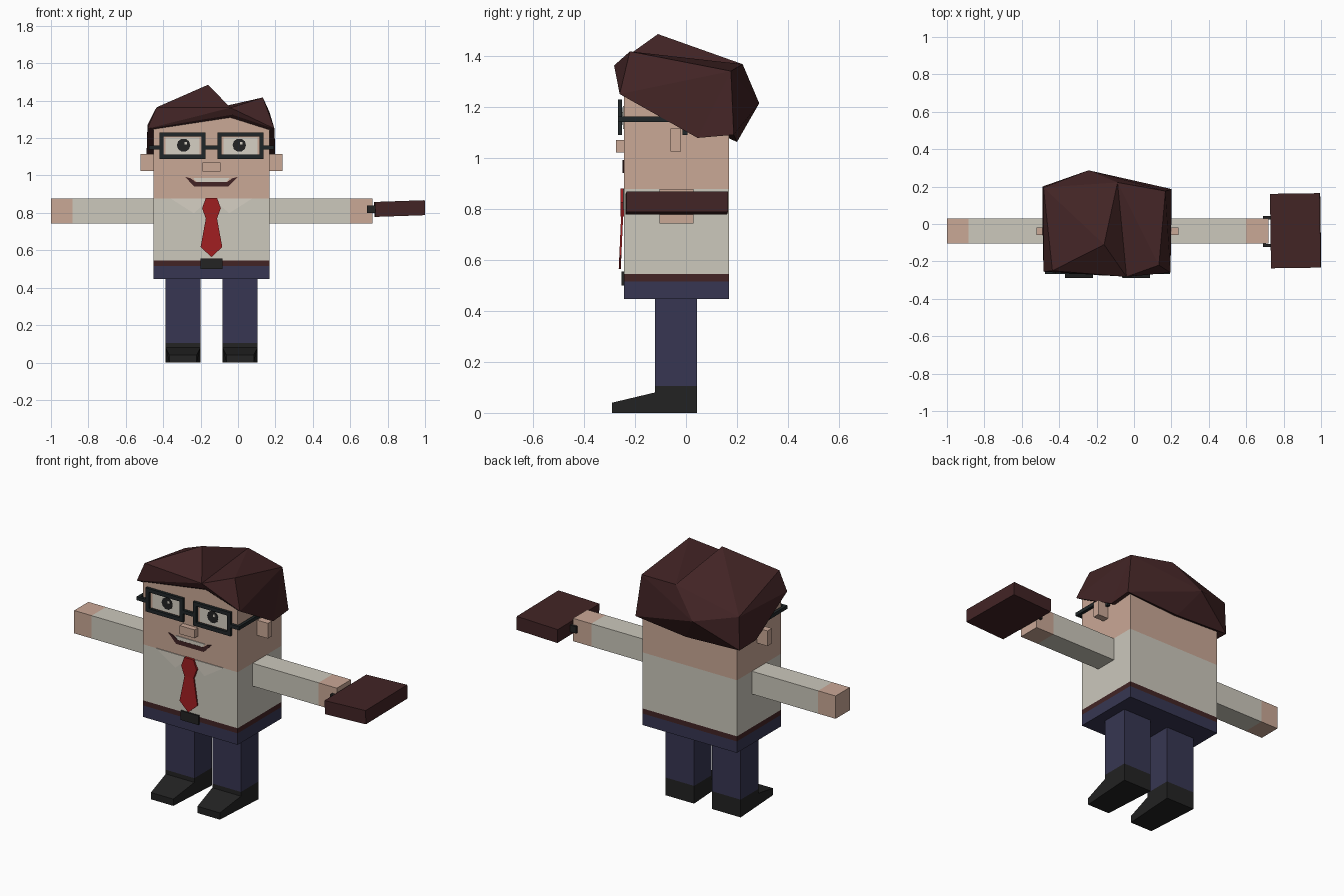
import bpy, bmesh, math
from mathutils import Matrix

if "Cube" in bpy.data.objects:
    bpy.data.objects.remove(bpy.data.objects["Cube"])


def mat(name, r, g, b):
    m = bpy.data.materials.new(name)
    lin = [((c / 255 + 0.055) / 1.055) ** 2.4 if c > 10 else c / 255 / 12.92 for c in (r, g, b)]
    m.diffuse_color = (*lin, 1)
    m.use_nodes = True
    m.node_tree.nodes["Principled BSDF"].inputs["Base Color"].default_value = m.diffuse_color
    return m


SKIN = mat("skin", 202, 168, 150)
SHIRT = mat("shirt", 204, 200, 188)
COLLAR = mat("collar_white", 214, 208, 196)
NAVY = mat("trouser_navy", 55, 54, 82)
BROWN = mat("dark_brown", 66, 36, 37)
RED = mat("tie_red", 158, 30, 32)
BLACK = mat("shoe_black", 35, 35, 35)
FRAME = mat("glasses_black", 32, 38, 40)

MID = -0.142  # centre line of the body


def mesh(name, verts, faces, material):
    bm = bmesh.new()
    vs = [bm.verts.new(v) for v in verts]
    for f in faces:
        bm.faces.new([vs[i] for i in f])
    bmesh.ops.recalc_face_normals(bm, faces=bm.faces)
    me = bpy.data.meshes.new(name)
    bm.to_mesh(me)
    bm.free()
    me.materials.append(material)
    ob = bpy.data.objects.new(name, me)
    bpy.context.collection.objects.link(ob)
    return ob


def box(name, x, y, z, material):
    verts = [(a, b, c) for c in z for a, b in ((x[0], y[0]), (x[1], y[0]), (x[1], y[1]), (x[0], y[1]))]
    faces = [(3, 2, 1, 0), (4, 5, 6, 7)] + [(i, (i + 1) % 4, (i + 1) % 4 + 4, i + 4) for i in range(4)]
    return mesh(name, verts, faces, material)


def prism(name, pts, y0, y1, material, axis="y"):
    """Extrude an outline: (x, z) along y, or (y, z) along x."""
    n = len(pts)
    verts = [(p[0], d, p[1]) if axis == "y" else (d, p[0], p[1]) for d in (y0, y1) for p in pts]
    faces = [tuple(range(n)), tuple(range(n, 2 * n))]
    faces += [(i, (i + 1) % n, (i + 1) % n + n, i + n) for i in range(n)]
    return mesh(name, verts, faces, material)


# Torso and head, stacked flush
BX, BY = (-0.452, 0.168), (-0.243, 0.169)
box("hips", BX, BY, (0.447, 0.515), NAVY)
box("belt", BX, BY, (0.515, 0.545), BROWN)
box("shirt_body", BX, BY, (0.545, 0.877), SHIRT)
head = box("head", BX, BY, (0.877, 1.31), SKIN)
for v in head.data.vertices:  # crown slopes down to the back, under the hair
    if v.co.z > 1 and v.co.y > 0:
        v.co.z = 1.22

# Legs and shoes
for side, cx in (("left", 0.011), ("right", -0.294)):
    x = (cx - 0.094, cx + 0.094)
    box(side + "_leg", x, (-0.122, 0.043), (0.105, 0.447), NAVY)
    shoe = prism(side + "_shoe", [(0.043, 0), (0.043, 0.105), (-0.122, 0.105), (-0.122, 0.08),
                                  (-0.29, 0.04), (-0.29, 0)], *x, BLACK, "x")
    for v in shoe.data.vertices:  # narrow the toe
        if v.co.y < -0.2:
            v.co.x = cx + (v.co.x - cx) * 0.78

# Arms and hands
AY, AZ = (-0.104, 0.029), (0.742, 0.877)
box("right_sleeve", (-0.885, -0.452), AY, AZ, SHIRT)
box("right_hand", (-1.0, -0.885), AY, AZ, SKIN)
box("left_sleeve", (0.168, 0.60), AY, AZ, SHIRT)
box("left_hand", (0.60, 0.72), AY, AZ, SKIN)

# Briefcase, slightly tilted, with its handle
case = box("briefcase", (-0.133, 0.133), (-0.199, 0.199), (-0.04, 0.04), BROWN)
case.data.transform(Matrix.Translation((0.864, -0.036, 0.823))
                    @ Matrix.Rotation(math.radians(-2), 4, "Y") @ Matrix.Rotation(math.radians(0.8), 4, "Z"))
for i, y in enumerate((-0.115, 0.034)):
    box(f"briefcase_handle_post_{i + 1}", (0.69, 0.735), (y - 0.009, y + 0.009), (0.80, 0.84), BLACK)
box("briefcase_handle_bar", (0.69, 0.706), (-0.115, 0.034), (0.80, 0.84), BLACK)

# Ears and nose
box("right_ear", (-0.52, -0.452), (-0.06, -0.02), (1.025, 1.115), SKIN)
box("left_ear", (0.168, 0.238), (-0.06, -0.02), (1.025, 1.115), SKIN)
box("nose", (-0.19, -0.093), (-0.275, -0.243), (1.02, 1.07), SKIN)

# Eyes and glasses
for side, s in (("right", -1), ("left", 1)):
    cx = MID + s * 0.155
    box(side + "_eye", (cx - 0.09, cx + 0.09), (-0.246, -0.243), (1.112, 1.203), COLLAR)
    px = cx + (0.006 if s < 0 else -0.006)
    prism(side + "_pupil", [(px + 0.036 * math.cos(a * math.pi / 5), 1.162 + 0.036 * math.sin(a * math.pi / 5))
                            for a in range(10)], -0.248, -0.245, BLACK)
    box(side + "_eye_glint", (px + 0.004, px + 0.018), (-0.25, -0.247), (1.166, 1.18), COLLAR)
    gy = (-0.266, -0.25)
    for label, z in (("top", 1.218), ("bottom", 1.1)):
        box(f"{side}_frame_{label}", (cx - 0.123, cx + 0.123), gy, (z - 0.011, z + 0.011), FRAME)
    for label, d in (("inner", -s * 0.112), ("outer", s * 0.112)):
        box(f"{side}_frame_{label}", (cx + d - 0.011, cx + d + 0.011), gy, (1.111, 1.207), FRAME)
    e = sorted((MID + s * 0.278, MID + s * 0.335))
    box(side + "_frame_hinge", e, gy, (1.14, 1.161), FRAME)
    t = sorted((MID + s * 0.318, MID + s * 0.335))
    box(side + "_temple", t, (-0.25, 0.005), (1.14, 1.161), FRAME)
    box(side + "_temple_tip", t, (-0.013, 0.005), (1.09, 1.14), FRAME)
box("glasses_bridge", (-0.174, -0.11), (-0.266, -0.25), (1.14, 1.161), FRAME)

# Smiling mouth
half = [(0.14, 0.992), (0.112, 0.985), (0.085, 0.966)]
low = [(0.115, 0.965), (0.09, 0.94)]
prism("mouth", [(MID - x, z) for x, z in half] + [(MID + x, z) for x, z in half[::-1] + low]
      + [(MID - x, z) for x, z in low[::-1]], -0.248, -0.243, BROWN)
prism("teeth", [(MID - 0.098, 0.987), (MID + 0.098, 0.987), (MID + 0.08, 0.965), (MID - 0.08, 0.965)],
      -0.247, -0.243, COLLAR)

# Collar, tie and buckle
for side, s in (("right", -1), ("left", 1)):
    prism(side + "_collar", [(MID + s * x, z) for x, z in ((0.02, 0.878), (0.22, 0.878), (0.095, 0.798),
                                                         (0.04, 0.845))], -0.247, -0.243, COLLAR)
prism("tie_knot", [(MID + x, z) for x, z in ((-0.03, 0.88), (0.03, 0.88), (0.05, 0.825), (0.03, 0.77),
                                           (-0.03, 0.77), (-0.05, 0.825))], -0.257, -0.243, RED)
blade = prism("tie_blade", [(MID + x, z) for x, z in ((-0.028, 0.78), (0.028, 0.78), (0.058, 0.617),
                                                    (0, 0.564), (-0.058, 0.617))], -0.254, -0.246, RED)
for v in blade.data.vertices:  # tie hangs slightly forward
    v.co.y -= (0.78 - v.co.z) * 0.045
box("belt_buckle", (-0.2, -0.083), (-0.252, -0.243), (0.50, 0.555), BLACK)

# Faceted hair: rim A-H, then crown points, then a hidden point inside the head
hair_points = {
    "A": (-0.484, -0.255, 1.25), "B": (-0.03, -0.265, 1.325), "C": (0.195, -0.26, 1.25),
    "D": (0.2, 0.045, 1.078), "E": (0.2, 0.187, 1.09), "F": (-0.14, 0.2, 1.062),
    "G": (-0.49, 0.2, 1.075), "H": (-0.49, 0.045, 1.078),
    "P": (-0.16, -0.11, 1.485), "Q": (0.133, -0.22, 1.417), "R": (-0.04, -0.282, 1.362),
    "S": (-0.436, -0.25, 1.364), "T": (-0.088, 0.222, 1.367), "U": (0.168, 0.176, 1.34),
    "V": (-0.243, 0.287, 1.214), "W": (-0.484, 0.195, 1.27), "O": (-0.14, -0.04, 1.17),
}
keys = list(hair_points)
hair_faces = ("ARS ABR BCR CQR SRP RQT QUT PRT PTW SPW QCU CDU DEU TUV UEV EFV FGV GWV WTV "
              "ASW AWH HWG ABO BCO CDO DEO EFO FGO GHO HAO").split()
mesh("hair", list(hair_points.values()), [[keys.index(c) for c in f] for f in hair_faces], BROWN)
